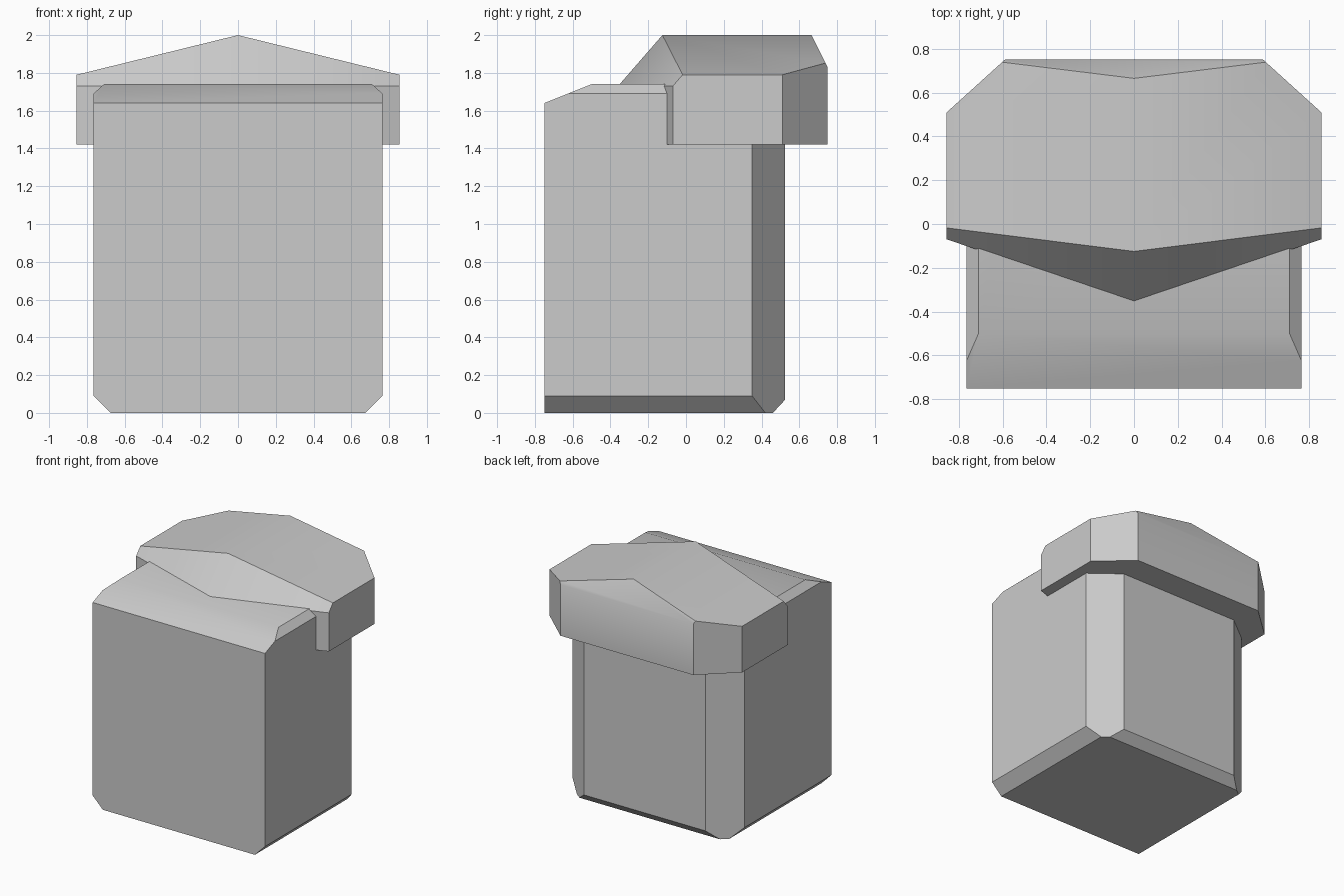
import bpy
import bmesh
from math import radians
from mathutils import Vector

old = bpy.data.objects.get("Cube")
if old:
    bpy.data.objects.remove(old, do_unlink=True)

grey = bpy.data.materials.new("light grey")
grey.use_nodes = True
colour = (0.6, 0.6, 0.6, 1)
grey.diffuse_color = colour
grey.node_tree.nodes["Principled BSDF"].inputs["Base Color"].default_value = colour


def block(low, high):
    """Box between two corners."""
    bm = bmesh.new()
    bmesh.ops.create_cube(bm, size=1)
    low, high = Vector(low), Vector(high)
    for v in bm.verts:
        v.co = (low + high) / 2 + v.co * (high - low)
    return bm


def slice_off(bm, a, b, c, inside):
    """Cut along the plane through a, b, c and keep the inside part."""
    a, b, c = Vector(a), Vector(b), Vector(c)
    normal = (b - a).cross(c - a).normalized()
    if normal.dot(Vector(inside) - a) > 0:
        normal = -normal
    geom = bm.verts[:] + bm.edges[:] + bm.faces[:]
    cut = bmesh.ops.bisect_plane(bm, geom=geom, dist=1e-5, plane_co=a,
                                 plane_no=normal, clear_outer=True)
    rim = [e for e in cut["geom_cut"] if isinstance(e, bmesh.types.BMEdge)]
    bmesh.ops.holes_fill(bm, edges=[e for e in rim if e.is_boundary], sides=0)


def finish(bm, name):
    bmesh.ops.remove_doubles(bm, verts=bm.verts, dist=1e-4)
    bmesh.ops.recalc_face_normals(bm, faces=bm.faces)
    mesh = bpy.data.meshes.new(name)
    bm.to_mesh(mesh)
    bm.free()
    mesh.materials.append(grey)
    obj = bpy.data.objects.new(name, mesh)
    bpy.context.collection.objects.link(obj)
    bpy.ops.object.select_all(action="DESELECT")
    obj.select_set(True)
    bpy.context.view_layer.objects.active = obj
    bpy.ops.object.shade_smooth_by_angle(angle=radians(30))


# Body: box with chamfered base, back corners and top edges
core = (0, 0, 1)
body = block((-0.765, -0.75, 0), (0.765, 0.525, 1.74))
slice_off(body, (0, -0.75, 1.64), (1, -0.75, 1.64), (0, -0.5, 1.74), core)
slice_off(body, (0, 0.46, 0), (1, 0.46, 0), (0, 0.525, 0.07), core)
for s in (-1, 1):
    slice_off(body, (s * 0.71, 0, 1.74), (s * 0.71, 1, 1.74), (s * 0.765, 0, 1.69), core)
    slice_off(body, (s * 0.675, 0, 0), (s * 0.675, 1, 0), (s * 0.765, 0, 0.09), core)
    slice_off(body, (s * 0.765, 0.35, 0), (s * 0.765, 0.35, 1), (s * 0.54, 0.525, 0), core)
finish(body, "body")

# Cap: overhanging gabled block with a pointed front
core = (0, 0.2, 1.6)
cap = block((-0.855, -0.4, 1.42), (0.855, 0.75, 2.0))
slice_off(cap, (0, 0.665, 2), (0.59, 0.74, 1.85), (-0.59, 0.74, 1.85), core)
for s in (-1, 1):
    # Roof slope, back corner, front wall, front bevel
    slice_off(cap, (0, 0, 2), (0, 1, 2), (s * 0.855, 0, 1.79), core)
    slice_off(cap, (s * 0.855, 0.51, 0), (s * 0.855, 0.51, 1), (s * 0.59, 0.75, 0), core)
    slice_off(cap, (0, -0.36, 0), (0, -0.36, 1), (s * 0.855, -0.07, 0), core)
    slice_off(cap, (0, -0.36, 1.73), (s * 0.855, -0.07, 1.73), (0, -0.125, 2), core)
finish(cap, "cap")
